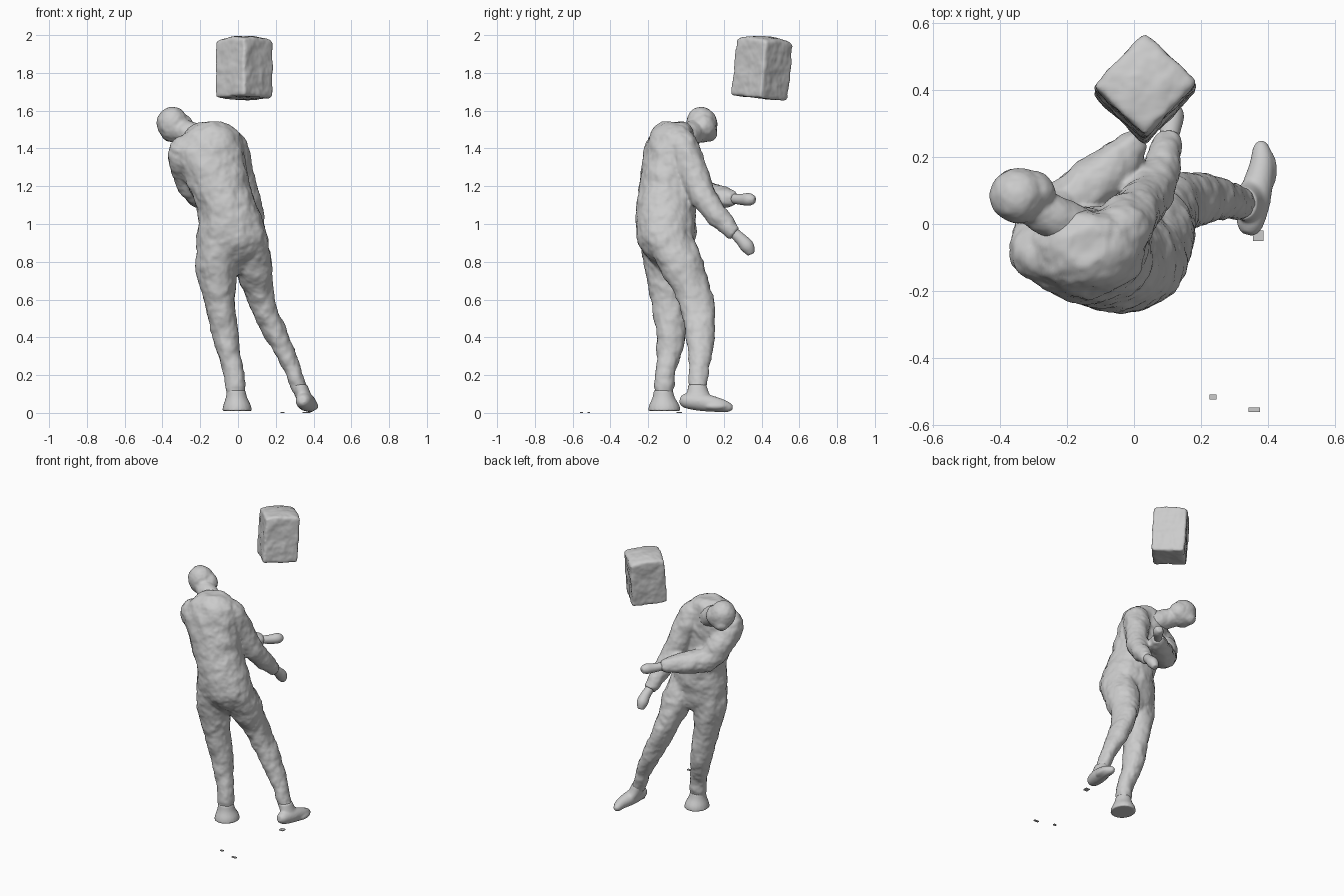
import bpy, bmesh, math
from mathutils import Vector, Matrix, Euler

if "Cube" in bpy.data.objects:
    bpy.data.objects.remove(bpy.data.objects["Cube"])

SIDES, STEPS = 20, 5


def spline(rows):
    """Catmull-Rom through rows of (x, y, z, rx, ry)."""
    out, n = [], len(rows)
    for i in range(n - 1):
        a, b, c, d = (rows[max(0, min(n - 1, i + k))] for k in (-1, 0, 1, 2))
        for s in range(STEPS):
            t = s / STEPS
            out.append([0.5 * (2*q + (r - p)*t + (2*p - 5*q + 4*r - u)*t*t + (3*q - p - 3*r + u)*t**3)
                        for p, q, r, u in zip(a, b, c, d)])
    return out + [list(rows[-1])]


def loft(bm, rows, flat=True):
    """Closed tube; flat keeps the rings level, otherwise they follow the path."""
    pts, rings = spline(rows), []
    for i, (x, y, z, rx, ry) in enumerate(pts):
        rot = Matrix.Identity(3)
        if not flat:
            tan = Vector(pts[min(i + 1, len(pts) - 1)][:3]) - Vector(pts[max(i - 1, 0)][:3])
            rot = tan.to_track_quat('Z', 'Y').to_matrix()
        rings.append([bm.verts.new(Vector((x, y, z)) + rot @ Vector(
            (rx * math.cos(k * math.tau / SIDES), ry * math.sin(k * math.tau / SIDES), 0)))
            for k in range(SIDES)])
    for a, b in zip(rings, rings[1:]):
        for k in range(SIDES):
            j = (k + 1) % SIDES
            bm.faces.new((a[k], a[j], b[j], b[k]))
    bm.faces.new(rings[0])
    bm.faces.new(rings[-1])


def tube(bm, rows):
    loft(bm, [(x, y, z, r, r) for x, y, z, r in rows], flat=False)


def ball(bm, loc, scale, rot=(0, 0, 0)):
    m = Matrix.LocRotScale(Vector(loc), Euler(rot), Vector(scale))
    bmesh.ops.create_uvsphere(bm, u_segments=24, v_segments=16, radius=1, matrix=m)


folds = bpy.data.textures.new("folds", 'CLOUDS')
folds.noise_scale = 0.07


def finish(name, bm, voxel=0.01, lumps=0.02, soften=4):
    """Fuse the pieces into one skin with slight cloth lumps."""
    bmesh.ops.recalc_face_normals(bm, faces=bm.faces)
    me = bpy.data.meshes.new(name)
    bm.to_mesh(me)
    bm.free()
    ob = bpy.data.objects.new(name, me)
    bpy.context.collection.objects.link(ob)
    rm = ob.modifiers.new("fuse", 'REMESH')
    rm.mode, rm.voxel_size, rm.use_smooth_shade = 'VOXEL', voxel, True
    sm = ob.modifiers.new("soften", 'SMOOTH')
    sm.factor, sm.iterations = 0.5, soften
    if lumps:
        dp = ob.modifiers.new("lumps", 'DISPLACE')
        dp.texture, dp.strength, dp.mid_level = folds, lumps, 0.5
        dp.texture_coords = 'GLOBAL'
    return ob


# Clothed body: torso leaning to its left, sleeves, hips and two legs
bm = bmesh.new()
loft(bm, [(-.015, -.055, .74, .06, .06), (-.02, -.065, .78, .13, .09), (-.03, -.09, .84, .18, .13),
          (-.03, -.105, .90, .194, .15), (-.033, -.106, .96, .186, .16), (-.045, -.107, 1.05, .166, .16),
          (-.10, -.10, 1.2, .167, .15), (-.15, -.09, 1.35, .187, .14), (-.15, -.08, 1.44, .172, .125),
          (-.14, -.07, 1.51, .12, .10), (-.14, -.065, 1.54, .06, .06)])
tube(bm, [(-.26, -.09, 1.43, .06), (-.285, -.085, 1.38, .087), (-.265, -.01, 1.27, .083),
          (-.215, .05, 1.17, .077), (-.12, .125, 1.15, .074), (-.035, .20, 1.14, .06),
          (.02, .26, 1.135, .036)])
tube(bm, [(-.07, -.05, 1.47, .06), (-.04, -.02, 1.41, .087), (.01, .04, 1.27, .076),
          (.05, .10, 1.13, .07), (.085, .18, 1.03, .056), (.105, .26, .95, .041)])
loft(bm, [(-.10, -.115, .95, .10, .13), (-.115, -.11, .82, .105, .122), (-.112, -.10, .72, .106, .11),
          (-.10, -.095, .6, .083, .092), (-.065, -.08, .4, .069, .077), (-.045, -.09, .3, .061, .066),
          (-.02, -.11, .2, .056, .054), (-.01, -.12, .07, .049, .05)])
loft(bm, [(.045, -.10, .95, .10, .13), (.072, -.045, .82, .106, .13), (.088, -.005, .72, .095, .115),
          (.122, .05, .6, .074, .096), (.205, .075, .4, .067, .076), (.28, .07, .25, .05, .056),
          (.335, .06, .1, .043, .048)])
finish("clothed_body", bm, soften=9)

# Hands
bm = bmesh.new()
tube(bm, [(.0, .24, 1.135, .025), (.045, .295, 1.13, .03), (.075, .335, 1.13, .034), (.088, .365, 1.125, .02)])
finish("left_hand", bm, .006, 0)
bm = bmesh.new()
tube(bm, [(.10, .24, .965, .028), (.11, .29, .92, .032), (.112, .325, .88, .037), (.11, .345, .84, .02)])
finish("right_hand", bm, .006, 0)

# Head and short neck, tipped towards the left shoulder
bm = bmesh.new()
ball(bm, (-.342, .085, 1.525), (.085, .084, .098), (.1, -.35, 0))
ball(bm, (-.355, .12, 1.48), (.05, .045, .045))
ball(bm, (-.30, .09, 1.515), (.065, .07, .065))
tube(bm, [(-.17, -.02, 1.43, .075), (-.25, .025, 1.475, .066), (-.32, .07, 1.505, .06)])
finish("head", bm, .007, .012)

# Shoes
bm = bmesh.new()
loft(bm, [(-.005, -.115, .01, .079, .086), (-.005, -.115, .04, .073, .08), (-.008, -.118, .08, .057, .06),
          (-.01, -.12, .12, .049, .05)])
finish("left_shoe", bm, .007, 0, 2)
bm = bmesh.new()
tube(bm, [(.338, -.03, .07, .02), (.345, 0, .065, .04), (.36, .08, .058, .048), (.38, .17, .042, .038),
          (.378, .225, .03, .026), (.372, .245, .025, .012)])
ball(bm, (.385, .16, .035), (.042, .07, .024))
loft(bm, [(.362, .08, .06, .047, .075), (.342, .065, .1, .045, .06), (.325, .06, .15, .042, .048)])
finish("right_shoe", bm, .007, 0)

# Floating block: rounded, turned 45 degrees and leaning back, with a domed top
bm = bmesh.new()
bmesh.ops.create_cube(bm, size=1)
bmesh.ops.subdivide_edges(bm, edges=bm.edges, cuts=5, use_grid_fill=True)
for v in bm.verts:
    dome = .03 * (1 - 2 * (v.co.x**2 + v.co.y**2)) if v.co.z > .49 else 0
    v.co = Vector((v.co.x * .224, v.co.y * .215, v.co.z * .30 + dome))
bm.transform(Matrix.Translation((.033, .402, 1.816)) @ Euler((-.1, 0, 0)).to_matrix().to_4x4()
             @ Matrix.Rotation(math.radians(46), 4, 'Z'))
finish("floating_block", bm, .009, .014, 14)

# Loose flakes on the ground
for i, (x, y, sx, sy) in enumerate([(.235, -.515, .02, .014), (.358, -.553, .034, .014),
                                    (.37, -.035, .03, .03)]):
    bpy.ops.mesh.primitive_cube_add(size=1, location=(x, y, .003))
    ob = bpy.context.object
    ob.name = f"ground_flake_{i + 1}"
    ob.scale = (sx, sy, .006)
